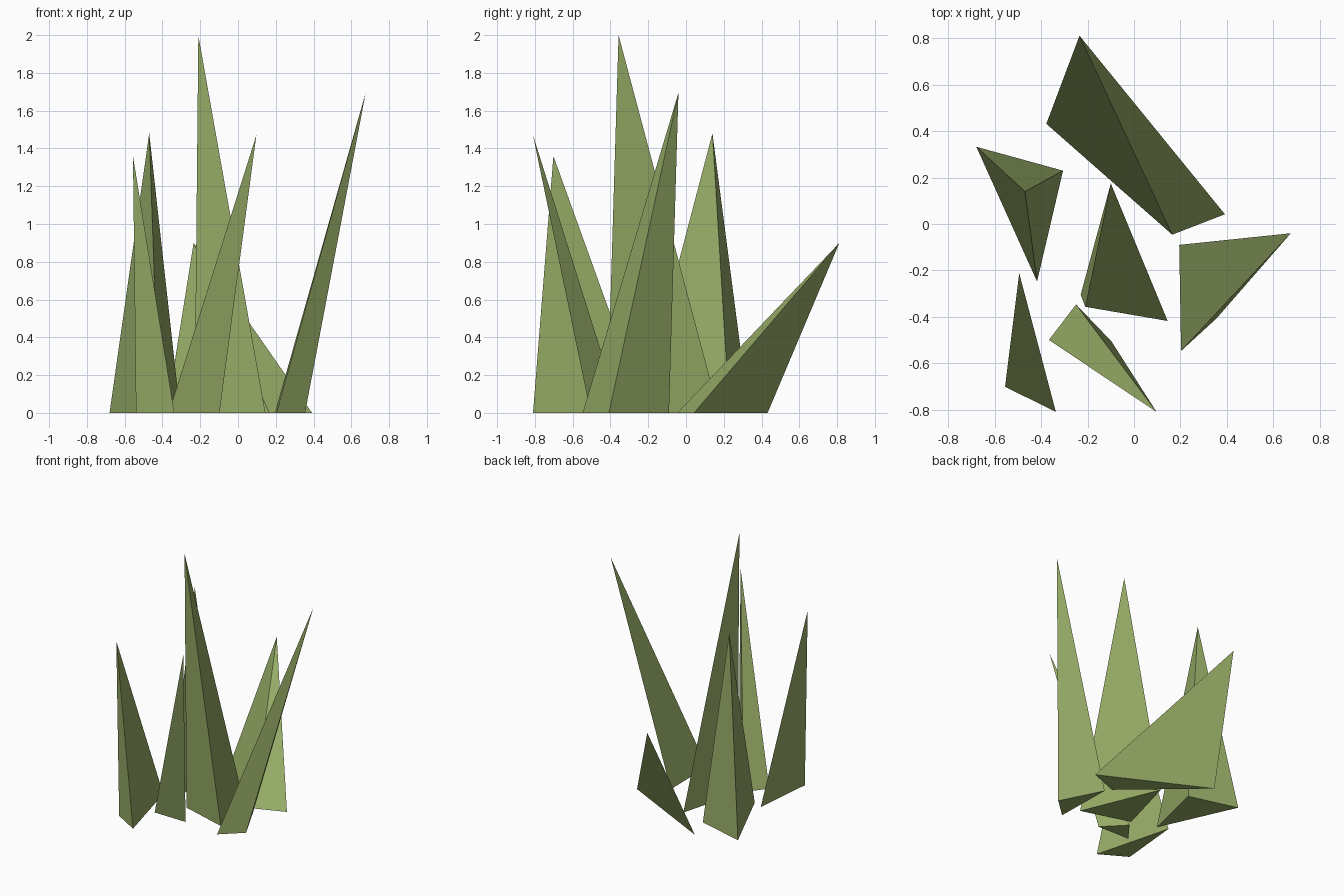
import bpy
import bmesh

default_cube = bpy.data.objects.get("Cube")
if default_cube:
    bpy.data.objects.remove(default_cube, do_unlink=True)


def make_material(name, colour):
    material = bpy.data.materials.new(name)
    material.use_nodes = True
    material.diffuse_color = colour
    material.node_tree.nodes["Principled BSDF"].inputs["Base Color"].default_value = colour
    return material


grass_green = make_material("grass green", (0.305, 0.407, 0.133, 1))


def make_blade(name, tip, footprint):
    """A pointed blade: a triangular foot on the ground drawn up to one tip."""
    bm = bmesh.new()
    foot = [bm.verts.new((x, y, 0)) for x, y in footprint]
    point = bm.verts.new(tip)
    bm.faces.new(foot)
    for i, corner in enumerate(foot):
        bm.faces.new((corner, foot[(i + 1) % len(foot)], point))
    bmesh.ops.recalc_face_normals(bm, faces=bm.faces)
    mesh = bpy.data.meshes.new(name)
    bm.to_mesh(mesh)
    bm.free()
    mesh.materials.append(grass_green)
    blade = bpy.data.objects.new(name, mesh)
    bpy.context.collection.objects.link(blade)
    return blade


# Tall upright blade in the middle
make_blade("centre_blade", (-0.21, -0.357, 2.0),
           [(-0.10, 0.175), (-0.23, -0.305), (0.145, -0.418)])

# Short broad blade leaning to the back
make_blade("back_leaning_blade", (-0.235, 0.812, 0.9),
           [(-0.378, 0.432), (0.165, -0.046), (0.392, 0.042)])

# Upright blade at the back right
make_blade("back_right_blade", (-0.47, 0.14, 1.48),
           [(-0.68, 0.333), (-0.306, 0.23), (-0.418, -0.248)])

# Upright blade at the front right
make_blade("front_right_blade", (-0.556, -0.702, 1.36),
           [(-0.495, -0.212), (-0.54, -0.69), (-0.337, -0.81)])

# Narrow blade leaning to the front
make_blade("front_leaning_blade", (0.097, -0.81, 1.47),
           [(-0.367, -0.5), (-0.25, -0.347), (-0.098, -0.505)])

# Long blade leaning out to the left
make_blade("left_leaning_blade", (0.676, -0.04, 1.695),
           [(0.195, -0.09), (0.203, -0.547), (0.355, -0.408)])
